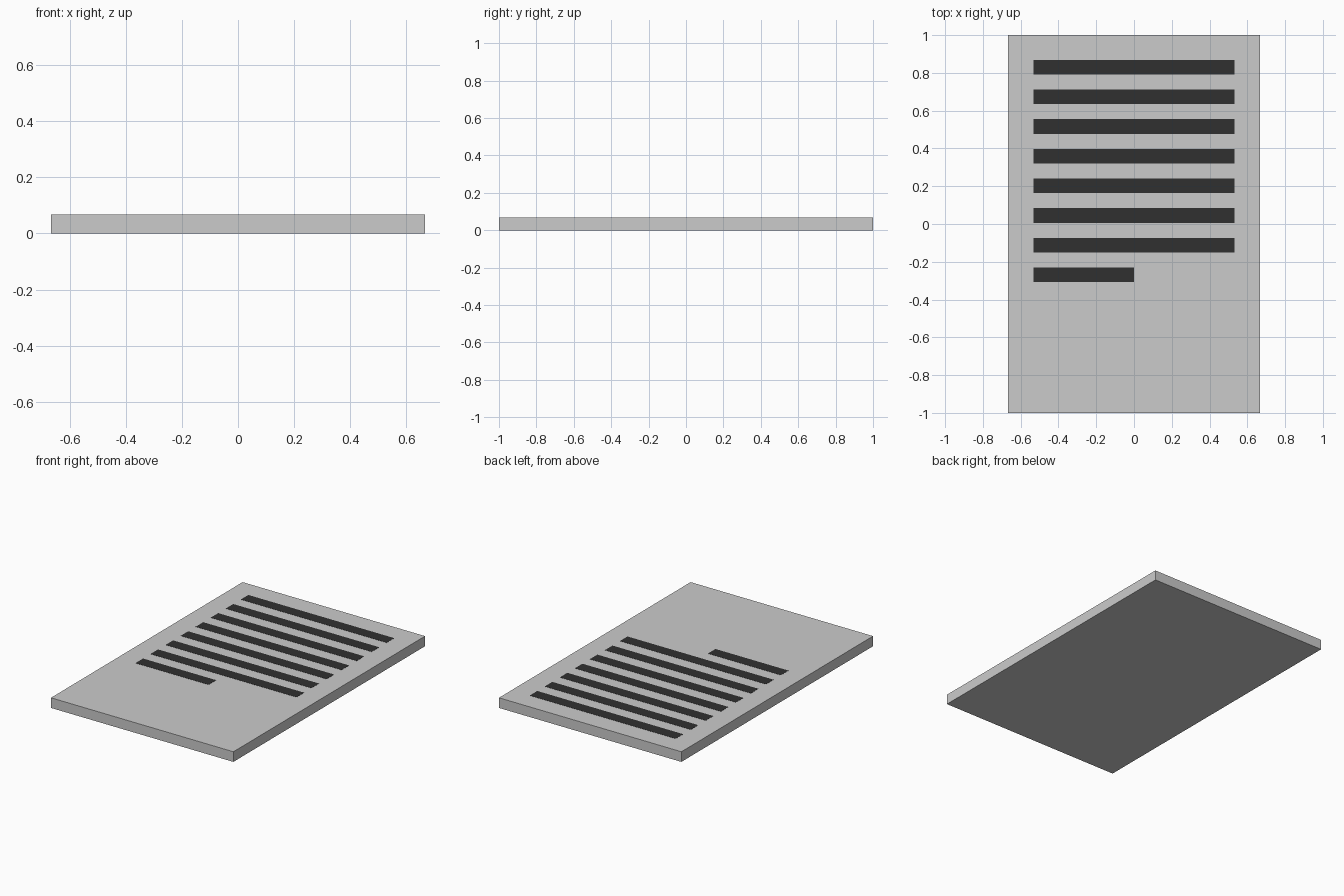
import bpy

if "Cube" in bpy.data.objects:
    bpy.data.objects.remove(bpy.data.objects["Cube"])

W, H, T = 1.333, 2.0, 0.067      # page width, height, thickness
MARGIN = 0.533                   # half-length of a full text bar
BAR_H, BAR_T = 0.078, 0.002      # bar height and raised thickness
FIRST_Y, PITCH, COUNT = 0.83, 0.157, 8


def box(name, x0, x1, y0, y1, z0, z1):
    bpy.ops.mesh.primitive_cube_add(
        size=1, location=((x0 + x1) / 2, (y0 + y1) / 2, (z0 + z1) / 2))
    ob = bpy.context.object
    ob.name = name
    ob.scale = (x1 - x0, y1 - y0, z1 - z0)
    bpy.ops.object.transform_apply(location=False, rotation=False, scale=True)
    return ob


dark = bpy.data.materials.new("dark_ink")
dark.diffuse_color = (0.03, 0.03, 0.03, 1)
dark.use_nodes = True
dark.node_tree.nodes["Principled BSDF"].inputs["Base Color"].default_value = dark.diffuse_color

# Page slab
box("page", -W / 2, W / 2, -H / 2, H / 2, 0, T)

# Text bars on the top face; the last one is half length
for i in range(COUNT):
    y = FIRST_Y - i * PITCH
    right = 0.0 if i == COUNT - 1 else MARGIN
    bar = box(f"text_bar_{i + 1}", -MARGIN, right,
              y - BAR_H / 2, y + BAR_H / 2, T - BAR_T, T + BAR_T / 2)
    bar.data.materials.append(dark)
